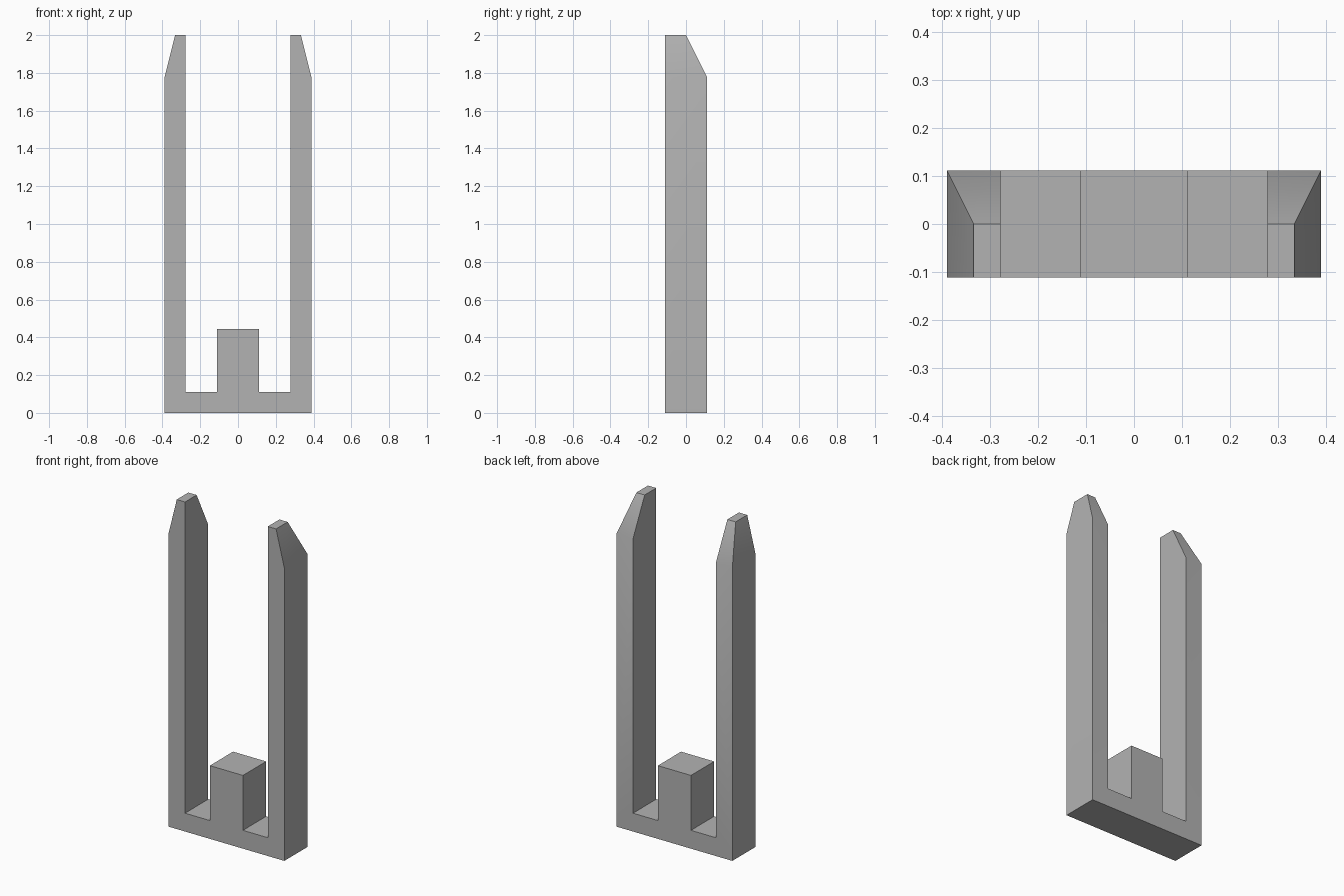
import bpy
import bmesh
from math import radians
from mathutils import Vector

cube = bpy.data.objects.get("Cube")
if cube:
    bpy.data.objects.remove(cube, do_unlink=True)

U = 1 / 9  # module: wall thickness and half depth
SHOULDER, TOP = 16 * U, 2.0

grey = bpy.data.materials.new("plain_grey")
grey.use_nodes = True
colour = (0.45, 0.45, 0.45, 1)
grey.diffuse_color = colour
grey.node_tree.nodes["Principled BSDF"].inputs["Base Color"].default_value = colour

# Front outline: base, two prongs and central post
half = [(3.5 * U, 0), (3.5 * U, SHOULDER), (2.5 * U, SHOULDER),
        (2.5 * U, U), (U, U), (U, 4 * U)]
outline = half + [(-x, z) for x, z in reversed(half)]

bm = bmesh.new()
front = bm.faces.new([bm.verts.new((x, -U, z)) for x, z in outline])
back = bmesh.ops.extrude_face_region(bm, geom=[front], use_keep_orig=True)
bmesh.ops.translate(bm, vec=(0, 2 * U, 0),
                    verts=[v for v in back["geom"] if isinstance(v, bmesh.types.BMVert)])

# Prong tips: raised, tapered on the outer side and the back
tips = [f for f in bm.faces
        if all(abs(v.co.z - SHOULDER) < 1e-4 for v in f.verts)]
for tip in tips:
    new = bmesh.ops.extrude_discrete_faces(bm, faces=[tip])["faces"][0]
    for v in new.verts:
        side = 1 if v.co.x > 0 else -1
        x = 3 * U if abs(v.co.x) > 3 * U else 2.5 * U
        v.co = Vector((side * x, min(v.co.y, 0), TOP))

# Merge the coplanar steps left on the straight sides
bmesh.ops.recalc_face_normals(bm, faces=bm.faces[:])
bmesh.ops.dissolve_limit(bm, angle_limit=radians(1),
                         verts=bm.verts[:], edges=bm.edges[:])

mesh = bpy.data.meshes.new("pronged_bracket")
bm.to_mesh(mesh)
bm.free()
mesh.materials.append(grey)
bracket = bpy.data.objects.new("pronged_bracket", mesh)
bpy.context.collection.objects.link(bracket)

bpy.ops.object.select_all(action="DESELECT")
bracket.select_set(True)
bpy.context.view_layer.objects.active = bracket
bpy.ops.object.shade_smooth_by_angle(angle=radians(30))
